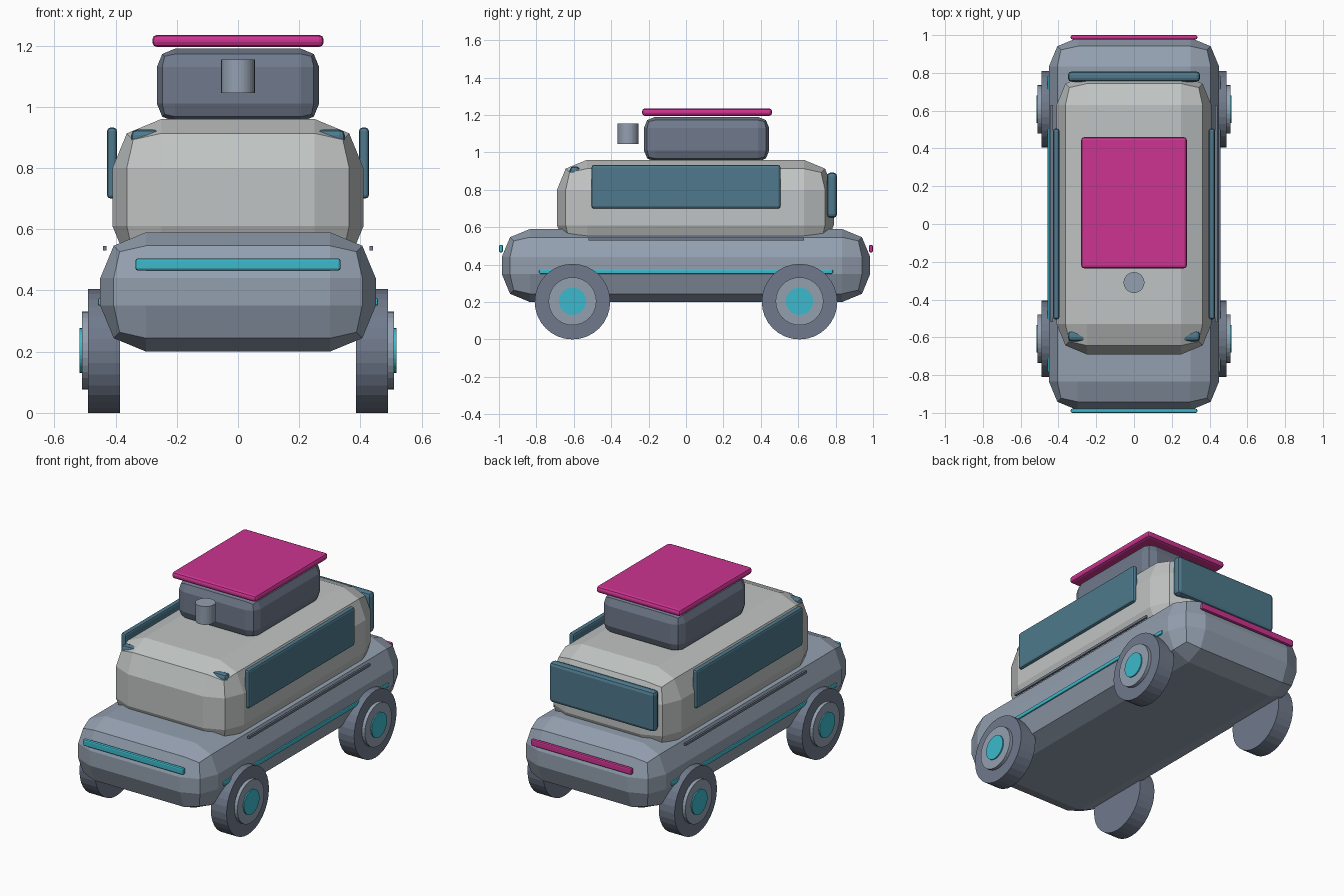
import bpy
import math

cube = bpy.data.objects.get("Cube")
if cube:
    bpy.data.objects.remove(cube, do_unlink=True)


def make_material(name, rgb):
    """Flat material from 0-255 display colour, converted to linear."""
    linear = [((c / 255 + 0.055) / 1.055) ** 2.4 for c in rgb]
    mat = bpy.data.materials.new(name)
    mat.use_nodes = True
    mat.diffuse_color = (*linear, 1)
    mat.node_tree.nodes["Principled BSDF"].inputs["Base Color"].default_value = (*linear, 1)
    return mat


BODY = make_material("body blue grey", (148, 160, 176))
CABIN = make_material("cabin pale grey", (192, 196, 195))
DARK = make_material("dark slate", (112, 122, 140))
GLASS = make_material("teal glass", (78, 121, 140))
CYAN = make_material("cyan light", (60, 186, 204))
PINK = make_material("magenta", (205, 52, 145))


def box(name, mat, x, y, z, bevel=0.0, segments=2, tilt=0.0):
    """Box from (min, max) ranges with rounded edges."""
    ranges = (x, y, z)
    bpy.ops.mesh.primitive_cube_add(size=1, location=[(a + b) / 2 for a, b in ranges])
    ob = bpy.context.object
    ob.name = name
    ob.scale = [b - a for a, b in ranges]
    bpy.ops.object.transform_apply(location=False, rotation=False, scale=True)
    ob.rotation_euler.x = tilt
    ob.data.materials.append(mat)
    if bevel:
        mod = ob.modifiers.new("rounded edges", "BEVEL")
        mod.width = bevel
        mod.segments = segments
    return ob


def cylinder(name, mat, radius, depth, location, sideways=True):
    bpy.ops.mesh.primitive_cylinder_add(
        vertices=32, radius=radius, depth=depth, location=location,
        rotation=(0, math.pi / 2 if sideways else 0, 0))
    ob = bpy.context.object
    ob.name = name
    ob.data.materials.append(mat)
    return ob


# Main volumes
box("lower_body", BODY, (-0.45, 0.45), (-0.985, 0.985), (0.20, 0.59), 0.15)
box("cabin", CABIN, (-0.41, 0.41), (-0.69, 0.79), (0.45, 0.96), 0.16)
box("roof_box", DARK, (-0.265, 0.265), (-0.225, 0.445), (0.95, 1.19), 0.06)
box("roof_panel", PINK, (-0.28, 0.28), (-0.235, 0.46), (1.195, 1.235), 0.016)

# Roof sensor
cylinder("roof_sensor", BODY, 0.055, 0.11, (0, -0.31, 1.10), sideways=False)

# Front and rear glass
box("windshield", GLASS, (-0.35, 0.35), (-0.6325, -0.5775), (0.66, 0.925), 0.02, tilt=-0.1)
box("rear_window", GLASS, (-0.35, 0.35), (0.753, 0.808), (0.65, 0.892), 0.02)

# Light bars
box("front_light_bar", CYAN, (-0.335, 0.335), (-1.0, -0.978), (0.465, 0.505), 0.008)
box("rear_light_bar", PINK, (-0.335, 0.335), (0.978, 1.0), (0.465, 0.505), 0.008)

# Side parts, left and right
for label, s in (("left", 1), ("right", -1)):
    def span(a, b):
        return tuple(sorted((s * a, s * b)))

    box(label + "_side_window", GLASS, span(0.395, 0.428), (-0.505, 0.505), (0.70, 0.932), 0.012)
    box(label + "_side_rail", DARK, span(0.429, 0.441), (-0.52, 0.63), (0.53, 0.545))
    box(label + "_side_light_strip", CYAN, span(0.438, 0.458), (-0.785, 0.785), (0.35, 0.375), 0.006)

    # Wheels with stepped hubs
    for end, y in (("front", -0.607), ("rear", 0.607)):
        prefix = f"{end}_{label}_"
        cylinder(prefix + "wheel", DARK, 0.202, 0.105, (s * 0.4375, y, 0.202))
        cylinder(prefix + "hub", BODY, 0.128, 0.04, (s * 0.49, y, 0.204))
        cylinder(prefix + "hub_cap", CYAN, 0.073, 0.03, (s * 0.502, y, 0.204))
